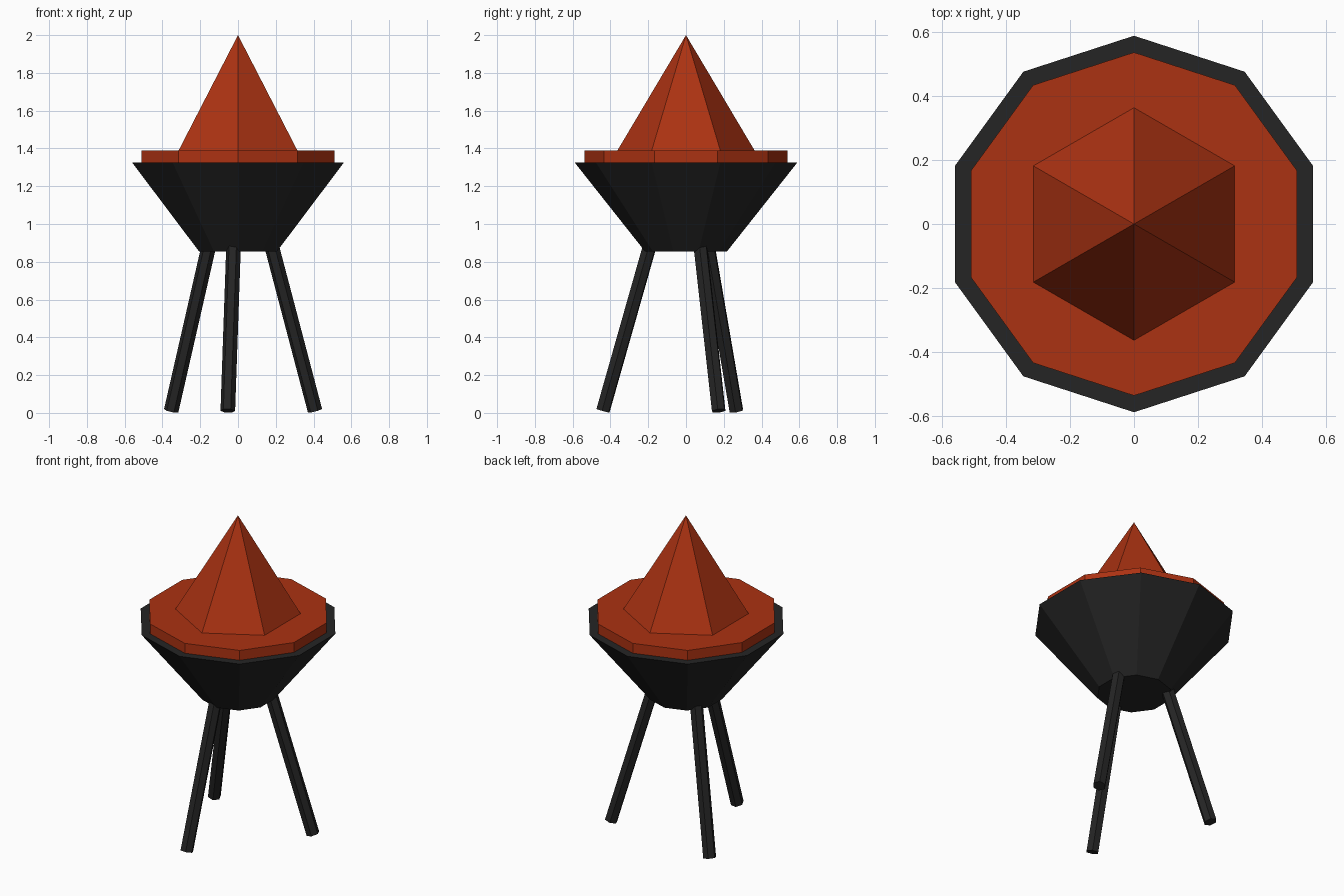
import bpy, bmesh
from math import radians, cos, sin
from mathutils import Vector, Matrix

default = bpy.data.objects.get("Cube")
if default:
    bpy.data.objects.remove(default, do_unlink=True)


def make_material(name, rgb):
    mat = bpy.data.materials.new(name)
    mat.use_nodes = True
    color = (*rgb, 1.0)
    mat.diffuse_color = color
    bsdf = mat.node_tree.nodes["Principled BSDF"]
    bsdf.inputs["Base Color"].default_value = color
    bsdf.inputs["Roughness"].default_value = 0.9
    return mat


def tapered(name, sides, start, end, r_start, r_end, mat, spin=0):
    """Flat-shaded prism, frustum or cone running from start to end."""
    start, end = Vector(start), Vector(end)
    axis = end - start
    turn = Matrix.Identity(4)
    if axis.xy.length > 0.001:
        turn = axis.to_track_quat('Z', 'Y').to_matrix().to_4x4()
    place = Matrix.Translation((start + end) / 2) @ turn @ Matrix.Rotation(radians(spin), 4, 'Z')
    bm = bmesh.new()
    bmesh.ops.create_cone(bm, cap_ends=True, segments=sides, radius1=r_start,
                          radius2=r_end, depth=axis.length, matrix=place)
    bmesh.ops.remove_doubles(bm, verts=bm.verts, dist=0.0001)
    bmesh.ops.recalc_face_normals(bm, faces=bm.faces)
    mesh = bpy.data.meshes.new(name)
    bm.to_mesh(mesh)
    bm.free()
    mesh.materials.append(mat)
    obj = bpy.data.objects.new(name, mesh)
    bpy.context.collection.objects.link(obj)
    return obj


iron = make_material("black iron", (0.018, 0.018, 0.018))
fire = make_material("ember orange", (0.41, 0.032, 0.006))

# Bowl, ember bed and flame
tapered("bowl", 10, (0, 0, 0.855), (0, 0, 1.325), 0.217, 0.589, iron)
tapered("ember_bed", 10, (0, 0, 1.27), (0, 0, 1.388), 0.537, 0.537, fire)
tapered("flame", 6, (0, 0, 1.386), (0, 0, 2.0), 0.365, 0.0, fire)

# Three splayed legs, running up into the bowl
for name, angle in (("front_leg", 263), ("left_leg", 23), ("right_leg", 143)):
    out = Vector((cos(radians(angle)), sin(radians(angle)), 0))
    foot = out * 0.443 + Vector((0, 0, 0.011))
    top = out * 0.183 + Vector((0, 0, 0.92))
    tapered(name, 6, foot, top, 0.039, 0.039, iron, spin=30)
